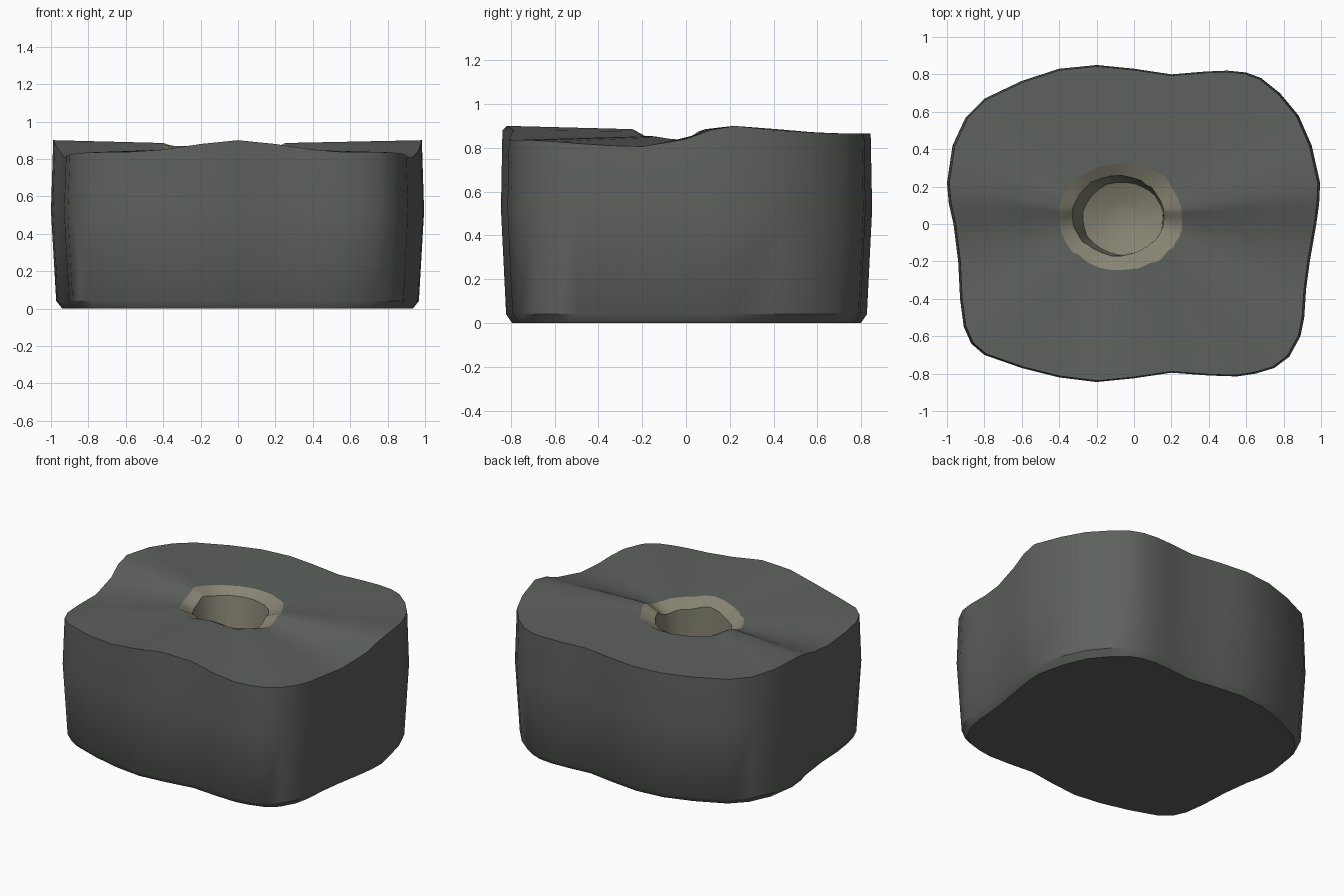
import bpy, bmesh, math, random

if "Cube" in bpy.data.objects:
    bpy.data.objects.remove(bpy.data.objects["Cube"])
random.seed(4)

# Wavy outline of the block: x, y and height of the top edge
RIM = [
    (.975, 0, .84), (.99, .11, .88), (.995, .22, .90), (.95, .42, .88), (.88, .58, .87),
    (.78, .70, .865), (.68, .78, .865), (.60, .81, .865), (.50, .82, .865), (.38, .815, .865),
    (.20, .80, .865), (0, .83, .865), (-.20, .85, .865), (-.40, .83, .865), (-.60, .765, .865),
    (-.80, .67, .867), (-.90, .57, .872), (-.97, .42, .885), (-1, .22, .90), (-.99, .11, .88),
    (-.965, 0, .84), (-.94, -.20, .806), (-.93, -.40, .815), (-.91, -.55, .825),
    (-.87, -.64, .83), (-.80, -.70, .835), (-.60, -.77, .837), (-.40, -.82, .85),
    (-.20, -.845, .88), (0, -.825, .90), (.20, -.795, .88), (.40, -.81, .85),
    (.55, -.815, .838), (.65, -.80, .836), (.75, -.77, .836), (.83, -.71, .835),
    (.89, -.60, .828), (.91, -.50, .82), (.92, -.35, .81), (.94, -.20, .806)]
N = len(RIM)
HOLE = (-.07, .04)


def material(name, color):
    m = bpy.data.materials.new(name)
    m.diffuse_color = (*color, 1)
    m.use_nodes = True
    m.node_tree.nodes["Principled BSDF"].inputs["Base Color"].default_value = m.diffuse_color
    return m


def scaled(s, z):
    return [(x * s, y * s, z) for x, y, _ in RIM]


def hole_ring(cx, cy, rx, ry, drop, wobble, flat=None):
    ring = []
    for x, y, z in RIM:
        a = math.atan2(y - HOLE[1], x - HOLE[0])
        k = 1 + random.uniform(-wobble, wobble)
        h = flat if flat is not None else .87 + .5 * (z - .87) - drop
        ring.append((cx + rx * k * math.cos(a), cy + ry * k * math.sin(a), h))
    return ring


def blend(r1, r2, t):
    return [tuple(a + (b - a) * t for a, b in zip(p, q)) for p, q in zip(r1, r2)]


def loft(name, rings, mat, cap_start=False, centre=None):
    bm = bmesh.new()
    loops = [[bm.verts.new(p) for p in r] for r in rings]
    for lo, hi in zip(loops, loops[1:]):
        for i in range(N):
            j = (i + 1) % N
            bm.faces.new((lo[i], lo[j], hi[j], hi[i]))
    if cap_start:
        bm.faces.new(loops[0][::-1])
    if centre:
        c = bm.verts.new(centre)
        for i in range(N):
            bm.faces.new((loops[-1][i], loops[-1][(i + 1) % N], c))
    me = bpy.data.meshes.new(name)
    bm.to_mesh(me)
    bm.free()
    ob = bpy.data.objects.new(name, me)
    bpy.context.collection.objects.link(ob)
    me.materials.append(mat)
    bpy.context.view_layer.objects.active = ob
    bpy.ops.object.select_all(action='DESELECT')
    ob.select_set(True)
    bpy.ops.object.shade_smooth_by_angle(angle=math.radians(35))
    return ob


dark = material("dark_stone", (.11, .12, .11))
pale = material("pale_stone", (.24, .23, .17))

# Dark block: bevelled foot, gently bulging wall, wavy top down to the hole
top_edge = [(x * .988, y * .992, z) for x, y, z in RIM]
hole_edge = hole_ring(*HOLE, .33, .29, 0, .025)
loft("stone_block",
     [scaled(.94, 0), scaled(.972, .04), scaled(1, .52), top_edge,
      blend(top_edge, hole_edge, .33), blend(top_edge, hole_edge, .66), hole_edge],
     dark, cap_start=True)

# Pale lip and hollow
lip = hole_ring(-.085, .045, .245, .215, .04, .02)
floor = hole_ring(-.06, .03, .215, .195, 0, .015, flat=.55)
loft("hollow", [hole_edge, blend(hole_edge, lip, .5), lip, floor,
                hole_ring(-.06, .03, .11, .1, 0, 0, flat=.51)],
     pale, centre=(-.06, .03, .49))
